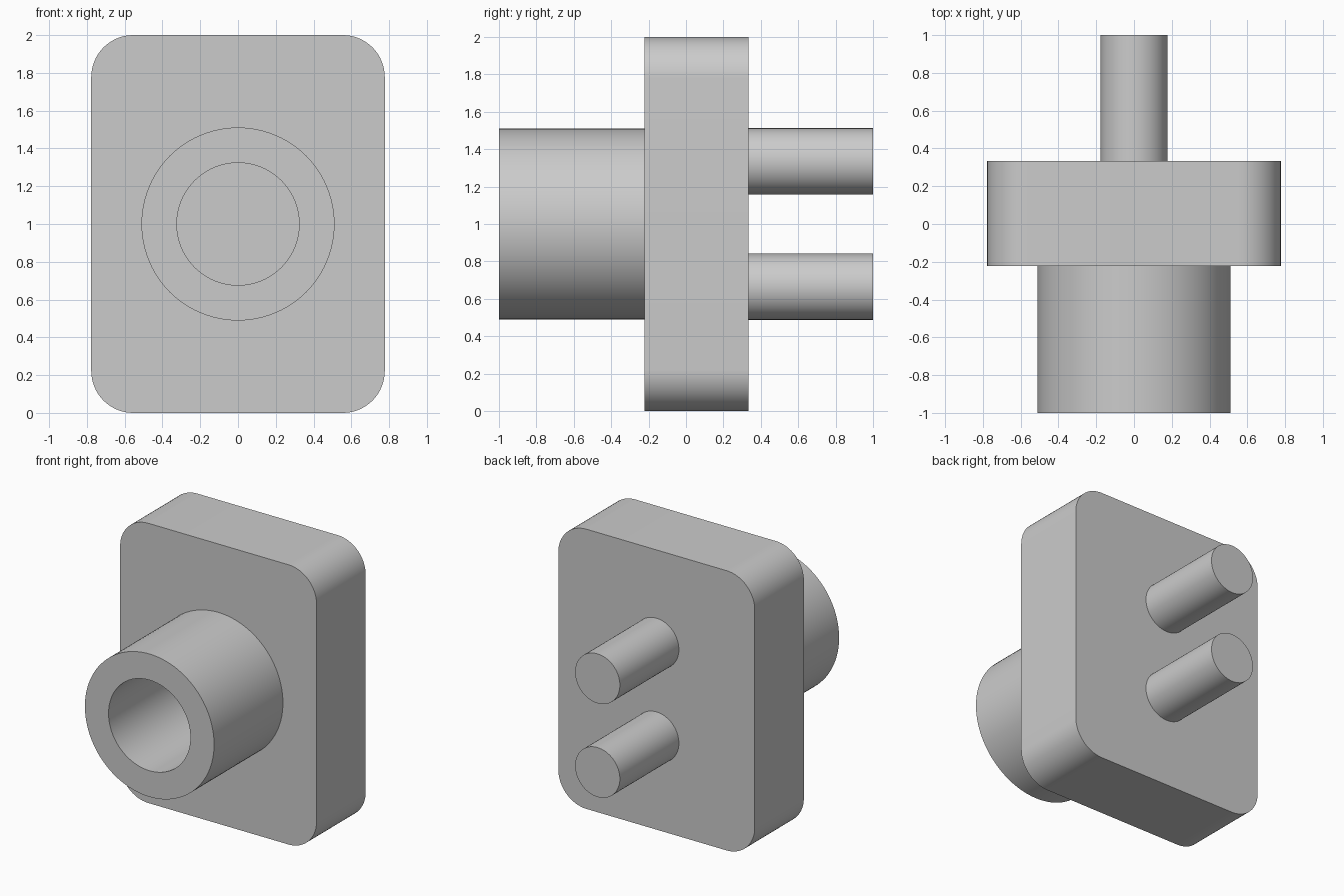
import bpy, bmesh
from math import pi, cos, sin, radians
from mathutils import Matrix, Vector

cube = bpy.data.objects.get("Cube")
if cube:
    bpy.data.objects.remove(cube, do_unlink=True)

grey = bpy.data.materials.new("plain grey")
grey.use_nodes = True
colour = (0.6, 0.6, 0.6, 1)
grey.diffuse_color = colour
grey.node_tree.nodes["Principled BSDF"].inputs["Base Color"].default_value = colour


def finish(name, bm):
    """Turn a bmesh into a smooth-shaded object with sharp edges kept."""
    bmesh.ops.recalc_face_normals(bm, faces=bm.faces)
    mesh = bpy.data.meshes.new(name)
    bm.to_mesh(mesh)
    bm.free()
    mesh.materials.append(grey)
    obj = bpy.data.objects.new(name, mesh)
    bpy.context.collection.objects.link(obj)
    bpy.ops.object.select_all(action='DESELECT')
    obj.select_set(True)
    bpy.context.view_layer.objects.active = obj
    bpy.ops.object.shade_smooth_by_angle(angle=radians(30))
    return obj


def prism(name, outline, y0, y1):
    """Extrude an (x, z) outline along y."""
    bm = bmesh.new()
    face = bm.faces.new([bm.verts.new((x, y0, z)) for x, z in outline])
    new = bmesh.ops.extrude_face_region(bm, geom=[face], use_keep_orig=True)
    moved = [v for v in new["geom"] if isinstance(v, bmesh.types.BMVert)]
    bmesh.ops.translate(bm, verts=moved, vec=(0, y1 - y0, 0))
    return finish(name, bm)


def arc(x, z, r, start, sweep, steps):
    return [(x + r * cos(start + sweep * i / steps),
             z + r * sin(start + sweep * i / steps)) for i in range(steps + 1)]


# Rounded rectangular plate
half_w, half_h, r = 0.777, 1.0, 0.222
front, back = -0.222, 0.333
outline = []
for i, (sx, sz) in enumerate([(1, 1), (-1, 1), (-1, -1), (1, -1)]):
    outline += arc(sx * (half_w - r), half_h + sz * (half_h - r), r, i * pi / 2, pi / 2, 16)
prism("plate", outline, front, back)

# Hollow socket on the front, turned around the y axis
outer, inner = 0.511, 0.324
bm = bmesh.new()
profile = [(outer, front), (outer, -1), (inner, -1), (inner, front)]
verts = [bm.verts.new((x, y, 1)) for x, y in profile]
edges = [bm.edges.new(pair) for pair in zip(verts, verts[1:])]
bmesh.ops.spin(bm, geom=verts + edges, cent=(0, 0, 1), axis=(0, 1, 0),
               angle=2 * pi, steps=96, use_merge=True)
bmesh.ops.remove_doubles(bm, verts=bm.verts, dist=0.0001)
finish("socket_tube", bm)

# Two pins on the back
for name, side in (("upper_pin", 1), ("lower_pin", -1)):
    circle = arc(0, 1 + side * 0.335, 0.177, 0, 2 * pi, 64)[:-1]
    prism(name, circle, back, 1)
